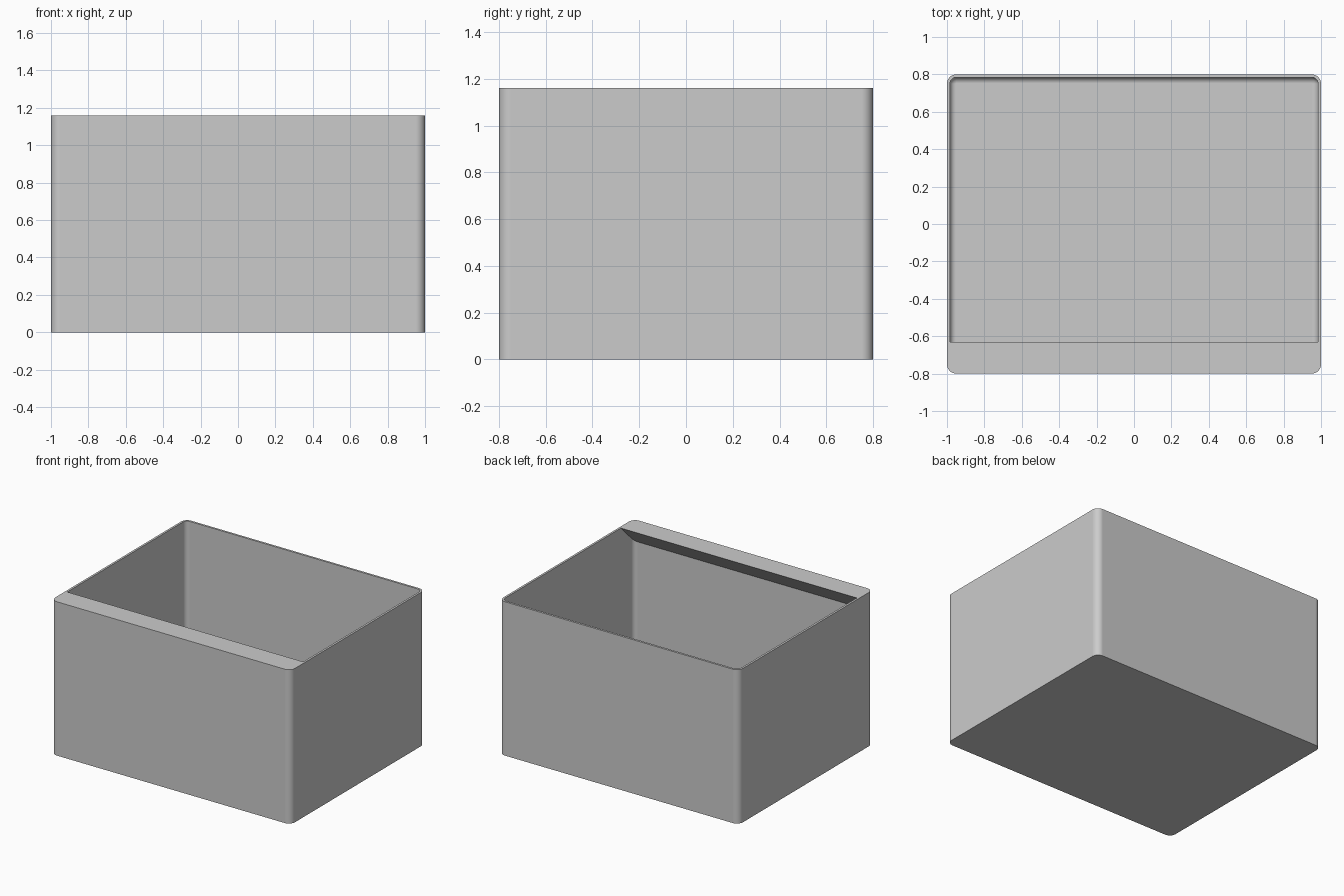
import bpy, bmesh
from math import sin, cos, pi, radians

old = bpy.data.objects.get("Cube")
if old:
    bpy.data.objects.remove(old, do_unlink=True)

HALF_X, HALF_Y, HEIGHT = 1.0, 0.8, 1.16
WALL, RADIUS, FILLET, STEPS = 0.016, 0.05, 0.032, 8
LIP_Y = -0.63

grey = bpy.data.materials.new("plain grey")
grey.use_nodes = True
colour = (0.6, 0.6, 0.6, 1)
grey.diffuse_color = colour
grey.node_tree.nodes["Principled BSDF"].inputs["Base Color"].default_value = colour


def outline(inset):
    """Rounded rectangle, counter-clockwise from the +x +y corner."""
    r = RADIUS - inset
    points = []
    for corner, (sx, sy) in enumerate([(1, 1), (-1, 1), (-1, -1), (1, -1)]):
        for i in range(STEPS + 1):
            a = (corner + i / STEPS) * pi / 2
            points.append((sx * (HALF_X - RADIUS) + r * cos(a),
                           sy * (HALF_Y - RADIUS) + r * sin(a)))
    return points


def finish(name, bm):
    bmesh.ops.recalc_face_normals(bm, faces=bm.faces)
    mesh = bpy.data.meshes.new(name)
    bm.to_mesh(mesh)
    bm.free()
    mesh.materials.append(grey)
    obj = bpy.data.objects.new(name, mesh)
    bpy.context.collection.objects.link(obj)
    bpy.ops.object.select_all(action='DESELECT')
    obj.select_set(True)
    bpy.context.view_layer.objects.active = obj
    bpy.ops.object.shade_smooth_by_angle(angle=radians(30))
    return obj


# Bin: outer wall, rim, inner wall and a floor with a rounded inside edge
bm = bmesh.new()
section = [(0, 0), (0, HEIGHT), (WALL, HEIGHT)]
for i in range(STEPS + 1):
    a = i / STEPS * pi / 2
    section.append((WALL + FILLET * (1 - cos(a)), WALL + FILLET * (1 - sin(a))))
rings = [[bm.verts.new((x, y, z)) for x, y in outline(inset)] for inset, z in section]
for low, high in zip(rings, rings[1:]):
    for i in range(len(low)):
        j = (i + 1) % len(low)
        bm.faces.new((low[i], low[j], high[j], high[i]))
bm.faces.new(rings[0][::-1])
bm.faces.new(rings[-1])
body = finish("bin_body", bm)
weighted = body.modifiers.new("even_shading", 'WEIGHTED_NORMAL')
weighted.keep_sharp = True

# Front ledge: flat top with a 45 degree underside, fitted to the inner corners
bm = bmesh.new()
inner_x = HALF_X - WALL
plan = [(-inner_x, LIP_Y)] + [p for p in outline(WALL) if p[1] < LIP_Y] + [(inner_x, LIP_Y)]
top = [bm.verts.new((x, y, HEIGHT)) for x, y in plan]
under = [top[0]] + [bm.verts.new((x, y, HEIGHT - (LIP_Y - y))) for x, y in plan[1:-1]] + [top[-1]]
bm.faces.new(top)
bm.faces.new(under[::-1])
for i in range(len(plan) - 1):
    bm.faces.new(list(dict.fromkeys((under[i], under[i + 1], top[i + 1], top[i]))))
finish("front_ledge", bm)
